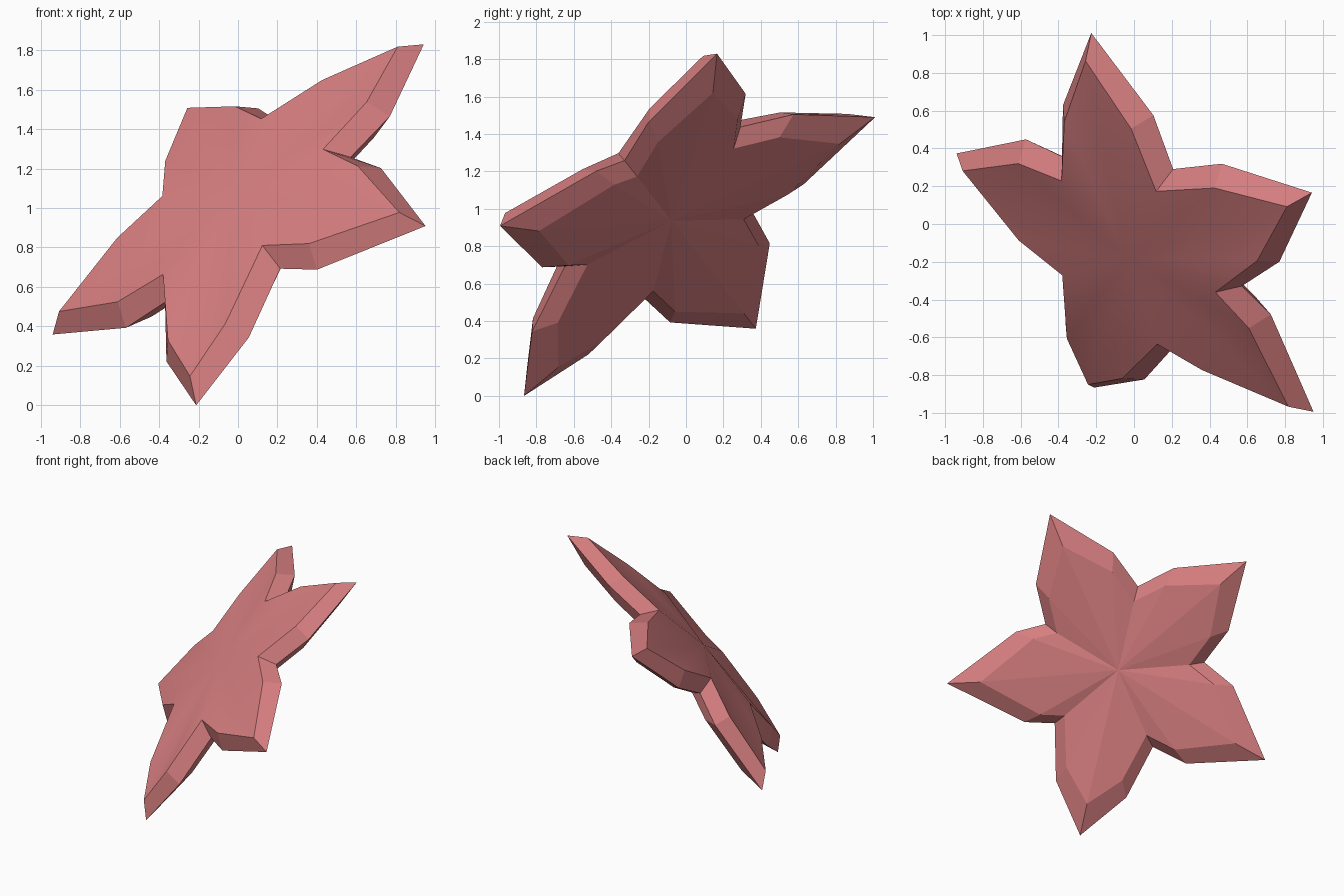
import bpy
import bmesh
from math import cos, sin, pi
from mathutils import Vector, Matrix

old = bpy.data.objects.get("Cube")
if old:
    bpy.data.objects.remove(old, do_unlink=True)

# Colour
pink = bpy.data.materials.new("petal_pink")
pink.use_nodes = True
colour = (0.68, 0.21, 0.215, 1)
pink.diffuse_color = colour
pink.node_tree.nodes["Principled BSDF"].inputs["Base Color"].default_value = colour

# Shoulder distance and half width of each of the five petals
petals = [(0.79, 0.23), (0.70, 0.257), (0.89, 0.185), (0.755, 0.26), (0.785, 0.225)]


def star_ring(bm, grow, widen, tip, valley, depths):
    """One outline of the flower: shoulder, tip, shoulder, valley per petal."""
    d_shoulder, d_tip, d_valley = depths
    ring = []
    for i, (reach, half) in enumerate(petals):
        a = 2 * pi * i / 5
        turn = Matrix.Rotation(a, 3, "Z")
        r, w = reach + grow, half + widen
        points = [(r, -w, d_shoulder), (tip, 0, d_tip), (r, w, d_shoulder),
                  (valley * cos(pi / 5), valley * sin(pi / 5), d_valley)]
        ring += [bm.verts.new(turn @ Vector(p)) for p in points]
    return ring


def fan(bm, ring, depth):
    centre = bm.verts.new((0, 0, depth))
    return [bm.faces.new((centre, a, b)) for a, b in zip(ring, ring[1:] + ring[:1])]


def wall(bm, lower, upper):
    n = len(lower)
    for i in range(n):
        j = (i + 1) % n
        bm.faces.new((lower[i], lower[j], upper[j], upper[i]))


# Flower: domed front, widest rim, bevelled back
bm = bmesh.new()
front = star_ring(bm, 0, 0, 1.15, 0.543, (-0.16, -0.105, -0.216))
rim = star_ring(bm, 0.025, 0.08, 1.26, 0.63, (-0.05, 0, -0.095))
back = star_ring(bm, -0.1, 0.025, 1.01, 0.525, (0, 0.045, -0.035))
front_faces = fan(bm, front, -0.24)
fan(bm, back, -0.03)
wall(bm, front, rim)
wall(bm, rim, back)
for f in front_faces:
    f.smooth = True
bmesh.ops.recalc_face_normals(bm, faces=bm.faces)

# Tilt the flower into place
normal = Vector((0.562, 0.517, -0.646)).normalized()
along = Vector((0.666, 0.181, 0.724))
along = (along - normal * along.dot(normal)).normalized()
frame = Matrix((along, normal.cross(along), normal)).transposed().to_4x4()
bm.transform(Matrix.Translation((0.103, -0.062, 0.93)) @ frame)
lowest = min(v.co.z for v in bm.verts)
bmesh.ops.translate(bm, verts=bm.verts, vec=(0, 0, -lowest))

mesh = bpy.data.meshes.new("flower")
bm.to_mesh(mesh)
bm.free()
mesh.materials.append(pink)
flower = bpy.data.objects.new("flower", mesh)
bpy.context.collection.objects.link(flower)
